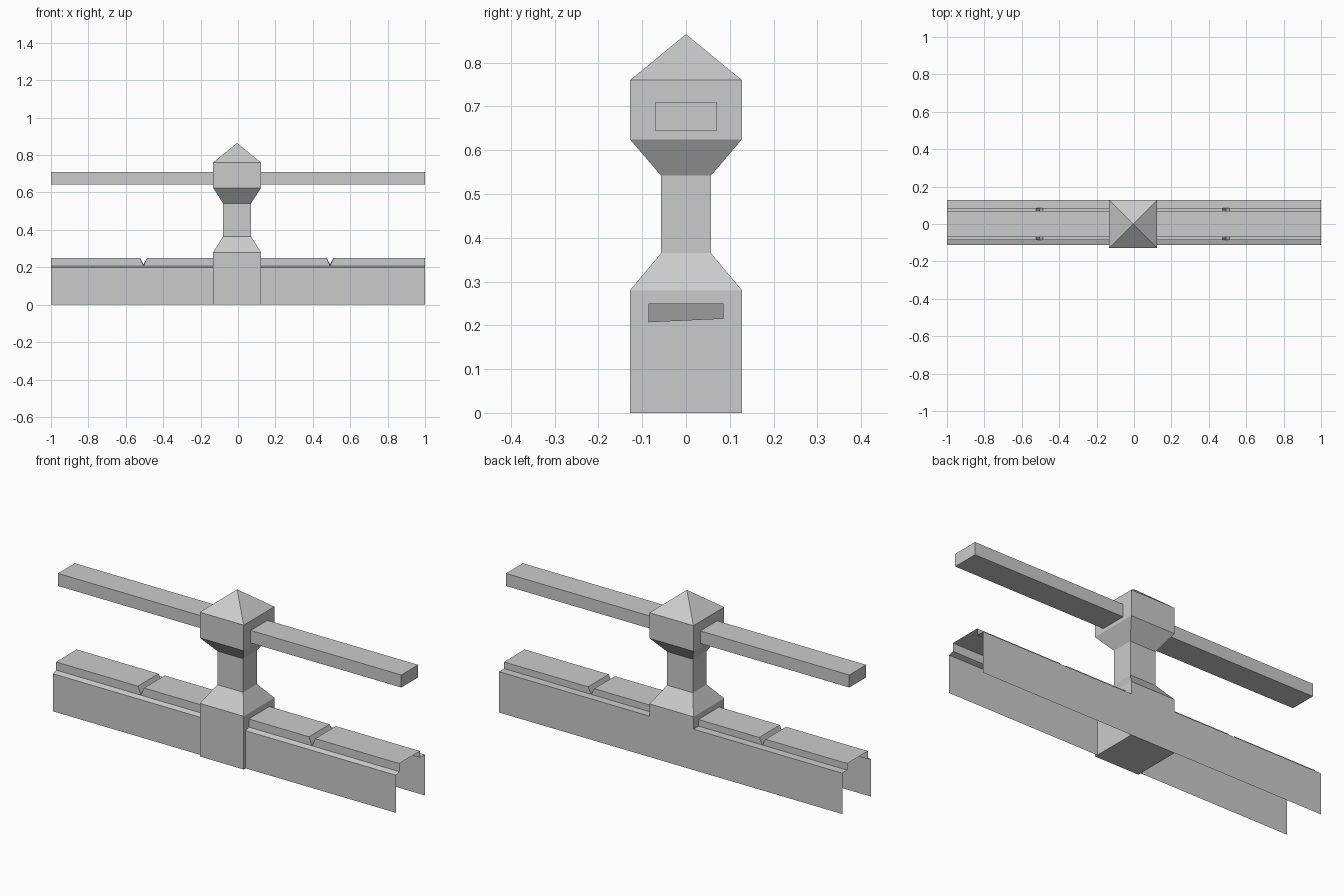
import bpy
import bmesh

cube = bpy.data.objects.get("Cube")
if cube:
    bpy.data.objects.remove(cube, do_unlink=True)

grey = bpy.data.materials.new("stone_grey")
grey.use_nodes = True
colour = (0.6, 0.6, 0.6, 1)
grey.diffuse_color = colour
grey.node_tree.nodes["Principled BSDF"].inputs["Base Color"].default_value = colour


def finish(name, bm):
    mesh = bpy.data.meshes.new(name)
    bm.to_mesh(mesh)
    bm.free()
    mesh.materials.append(grey)
    obj = bpy.data.objects.new(name, mesh)
    bpy.context.collection.objects.link(obj)
    return obj


def loft(bm, rings, closed=False):
    """Join consecutive rings of points with quads."""
    rows = [[bm.verts.new(p) for p in ring] for ring in rings]
    count = len(rows[0])
    for a, b in zip(rows, rows[1:]):
        for j in range(count if closed else count - 1):
            k = (j + 1) % count
            bm.faces.new((a[j], b[j], b[k], a[k]))
    return rows


# Square pillar with a narrow neck and pyramid cap
PILLAR_X, HALF = -0.005, 0.128
NECK_X, NECK_Y = 0.075, 0.057
levels = [(0, HALF, HALF), (0.28, HALF, HALF), (0.365, NECK_X, NECK_Y),
          (0.542, NECK_X, NECK_Y), (0.625, HALF, HALF), (0.76, HALF, HALF)]
corners = [(-1, -1), (1, -1), (1, 1), (-1, 1)]
bm = bmesh.new()
rows = loft(bm, [[(PILLAR_X + sx * hx, sy * hy, z) for sx, sy in corners]
                 for z, hx, hy in levels], closed=True)
bm.faces.new(rows[0])
apex = bm.verts.new((PILLAR_X, 0, 0.865))
for j in range(4):
    bm.faces.new((rows[-1][j], rows[-1][(j + 1) % 4], apex))
bmesh.ops.recalc_face_normals(bm, faces=bm.faces)
finish("pillar", bm)

# Horizontal rail through the pillar head
bm = bmesh.new()
bmesh.ops.create_cube(bm, size=1)
bmesh.ops.scale(bm, vec=(2, 0.14, 0.066), verts=bm.verts)
bmesh.ops.translate(bm, vec=(0, 0, 0.677), verts=bm.verts)
finish("rail", bm)


# Open wall shell: front panel, sloped ledge, raised top, flat rear ledge, rear panel
def wall_section(x, notch=False):
    front, back = 0.207, 0.215
    top_front, top_back = (front, back) if notch else (0.25, 0.25)
    return [(x, -0.112, 0), (x, -0.112, 0.198), (x, -0.086, front),
            (x, -0.086, top_front), (x, 0.086, top_back), (x, 0.086, back),
            (x, HALF, back), (x, HALF, 0)]


def wall(name, start, end, notch_x):
    bm = bmesh.new()
    loft(bm, [wall_section(start), wall_section(notch_x - 0.018),
              wall_section(notch_x, notch=True),
              wall_section(notch_x + 0.018), wall_section(end)])
    bmesh.ops.remove_doubles(bm, verts=bm.verts, dist=0.0001)
    finish(name, bm)


wall("right_wall", -1, PILLAR_X - HALF, -0.505)
wall("left_wall", PILLAR_X + HALF, 1, 0.492)
